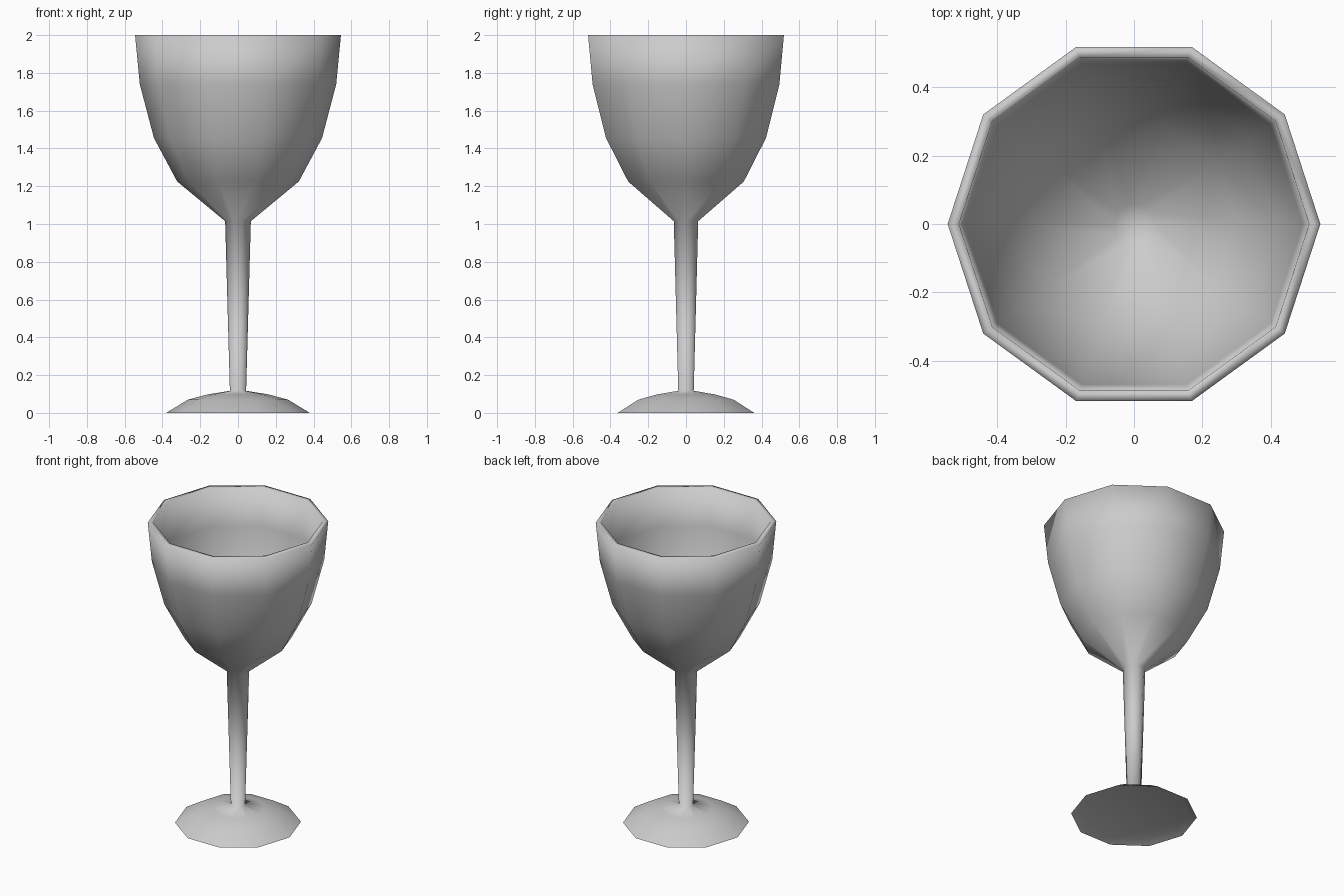
import bpy, bmesh
from math import cos, sin, pi, radians

if "Cube" in bpy.data.objects:
    bpy.data.objects.remove(bpy.data.objects["Cube"])

SIDES = 10


def lathe(name, profile):
    """Revolve (radius, z) points around z; zero radius makes a pole."""
    bm = bmesh.new()
    rings = []
    for r, z in profile:
        if r == 0:
            rings.append([bm.verts.new((0, 0, z))] * SIDES)
        else:
            rings.append([bm.verts.new((r * cos(2 * pi * i / SIDES),
                                        r * sin(2 * pi * i / SIDES), z))
                          for i in range(SIDES)])
    for a, b in zip(rings, rings[1:]):
        for i in range(SIDES):
            j = (i + 1) % SIDES
            corners = list(dict.fromkeys((a[i], a[j], b[j], b[i])))
            bm.faces.new(corners)
    bmesh.ops.recalc_face_normals(bm, faces=bm.faces)
    mesh = bpy.data.meshes.new(name)
    bm.to_mesh(mesh)
    bm.free()
    obj = bpy.data.objects.new(name, mesh)
    bpy.context.collection.objects.link(obj)
    bpy.ops.object.select_all(action='DESELECT')
    obj.select_set(True)
    bpy.context.view_layer.objects.active = obj
    bpy.ops.object.shade_smooth_by_angle(angle=radians(140))
    return obj


# Slightly hollow underside and domed foot
foot = [(0, 0.02), (0.325, 0.02), (0.38, 0), (0.265, 0.07),
        (0.16, 0.098), (0.043, 0.117)]
# Outer bowl, starting at the top of the tapered stem
bowl_outside = [(0.068, 1.015), (0.322, 1.225), (0.445, 1.455),
                (0.52, 1.74), (0.545, 2.0)]
# Rim and inner bowl
bowl_inside = [(0.512, 2.0), (0.494, 1.75), (0.42, 1.47),
               (0.30, 1.245), (0.06, 1.045), (0, 1.035)]

lathe("goblet", foot + bowl_outside + bowl_inside)
